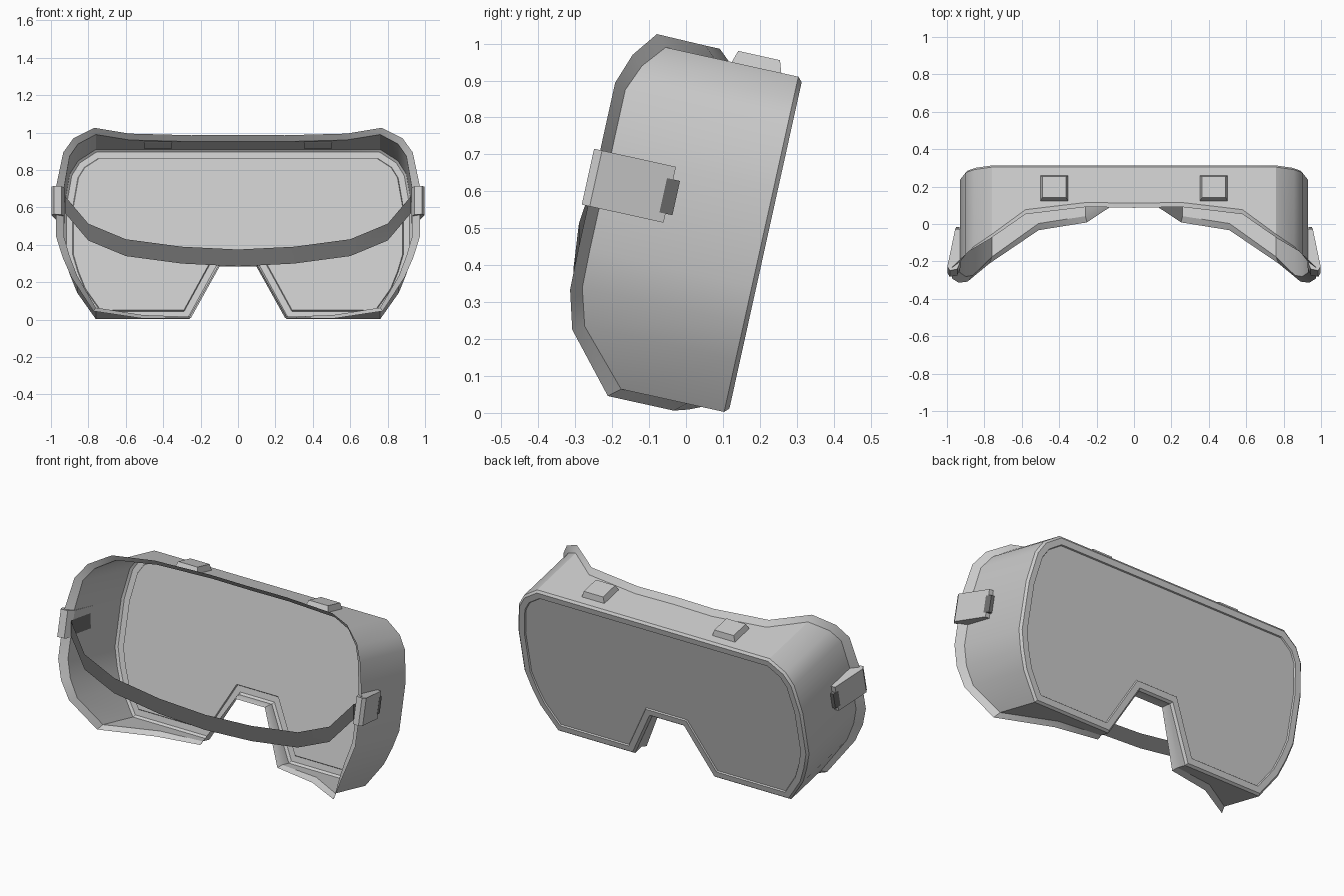
import bpy, bmesh
from mathutils import Vector

if "Cube" in bpy.data.objects:
    bpy.data.objects.remove(bpy.data.objects["Cube"])

# goggle space: u across, v up the tilted lens, w from the lens towards the wearer
def place(u, v, w):
    return Vector((u, 0.115 + 0.216 * v - 0.976 * w, 0.976 * v + 0.216 * w))

def make(name, verts, faces, mat=None, recalc=True):
    me = bpy.data.meshes.new(name)
    bm = bmesh.new()
    vs = [bm.verts.new(p) for p in verts]
    for f in faces:
        bm.faces.new([vs[i] for i in f])
    if recalc:
        bmesh.ops.recalc_face_normals(bm, faces=bm.faces[:])
    bm.to_mesh(me)
    bm.free()
    ob = bpy.data.objects.new(name, me)
    bpy.context.collection.objects.link(ob)
    if mat:
        me.materials.append(mat)
    return ob

def smooth(ob, angle=0.5):
    bpy.ops.object.select_all(action='DESELECT')
    ob.select_set(True)
    bpy.context.view_layer.objects.active = ob
    bpy.ops.object.shade_smooth_by_angle(angle=angle)

dark = bpy.data.materials.new("dark_strap")
dark.diffuse_color = (0.16, 0.16, 0.16, 1)
dark.use_nodes = True
dark.node_tree.nodes["Principled BSDF"].inputs["Base Color"].default_value = dark.diffuse_color

# half outline, clockwise from top centre: u, v, wall depth, flange width
half = [(0, .93, .21, .028), (.25, .93, .205, .028), (.58, .93, .245, .028),
        (.76, .93, .38, .03), (.855, .867, .432, .034), (.9, .794, .462, .036),
        (.93, .62, .462, .042), (.93, .35, .462, .042), (.9, .246, .46, .04),
        (.86, .145, .431, .034), (.76, 0, .298, .026), (.51, 0, .115, .026),
        (.26, 0, .075, .014), (.105, .29, .035, .012)]
outline = half + [(-u, v, d, f) for u, v, d, f in reversed(half[1:])]
n = len(outline)

def miter(i):
    a, b, c = (Vector(outline[k % n][:2]) for k in (i - 1, i, i + 1))
    e1, e2 = (b - a).normalized(), (c - b).normalized()
    n1, n2 = Vector((-e1.y, e1.x)), Vector((-e2.y, e2.x))
    return (n1 + n2) / (1 + n1.dot(n2))

def ring(offset, depth):
    pts = []
    for i, p in enumerate(outline):
        m = miter(i) * offset(p)
        pts.append(place(p[0] + m.x, p[1] + m.y, depth(p)))
    return pts

# frame: rim around the lens, side wall and outward flange
rings = [ring(lambda p: -.05, lambda p: .008),
         ring(lambda p: -.046, lambda p: 0),
         ring(lambda p: -.012, lambda p: 0),
         ring(lambda p: 0, lambda p: .012),
         ring(lambda p: 0, lambda p: p[2]),
         ring(lambda p: p[3], lambda p: p[2] + .031)]
faces = []
for r in range(len(rings) - 1):
    for i in range(n):
        j = (i + 1) % n
        faces.append((r * n + i, r * n + j, (r + 1) * n + j, (r + 1) * n + i))
smooth(make("goggle_frame", [p for r in rings for p in r], faces))

# lens
make("lens", rings[0], [tuple(range(n))])

BOX = [(0, 1, 2, 3), (7, 6, 5, 4), (0, 4, 5, 1), (1, 5, 6, 2), (2, 6, 7, 3), (3, 7, 4, 0)]
for side, s in (("left", -1), ("right", 1)):
    # tapered vent on the top wall
    def rect(v, k):
        return [place(s * u, v, w) for u, w in
                ((.352 + k, .058 + k), (.502 - k, .058 + k), (.502 - k, .198 - k), (.352 + k, .198 - k))]
    make("vent_" + side, rect(.926, 0) + rect(.963, .012), BOX)

    # strap clip wrapping over the flange
    sec = [(.928, .283), (.956, .283), (.998, .488), (.985, .51), (.945, .502), (.928, .46)]
    m = len(sec)
    verts = [place(s * u, v, w) for v in (.465, .62) for u, w in sec]
    cf = [tuple(range(m)), tuple(range(2 * m - 1, m - 1, -1))]
    cf += [(i, (i + 1) % m, m + (i + 1) % m, m + i) for i in range(m)]
    make("clip_" + side, verts, cf)

    # strap end poking out of the clip
    make("strap_end_" + side, [place(s * u, v, w) for v in (.49, .585) for u, w in
         ((.932, .264), (.952, .264), (.96, .3), (.932, .3))], BOX, dark)

# sagging head strap: x, y, centre z
sp = [(.924, -.06, .59), (.925, -.24, .615), (.8, -.29, .468), (.6, -.3, .385),
      (.3, -.305, .345)]
path = [(-x, y, z) for x, y, z in sp] + [(0, -.305, .33)] + sp[::-1]
verts = [Vector((x, y, z + h)) for h in (-.045, .045) for x, y, z in path]
k = len(path)
strap = make("head_strap", verts, [(i, i + 1, k + i + 1, k + i) for i in range(k - 1)], dark, False)
smooth(strap)
